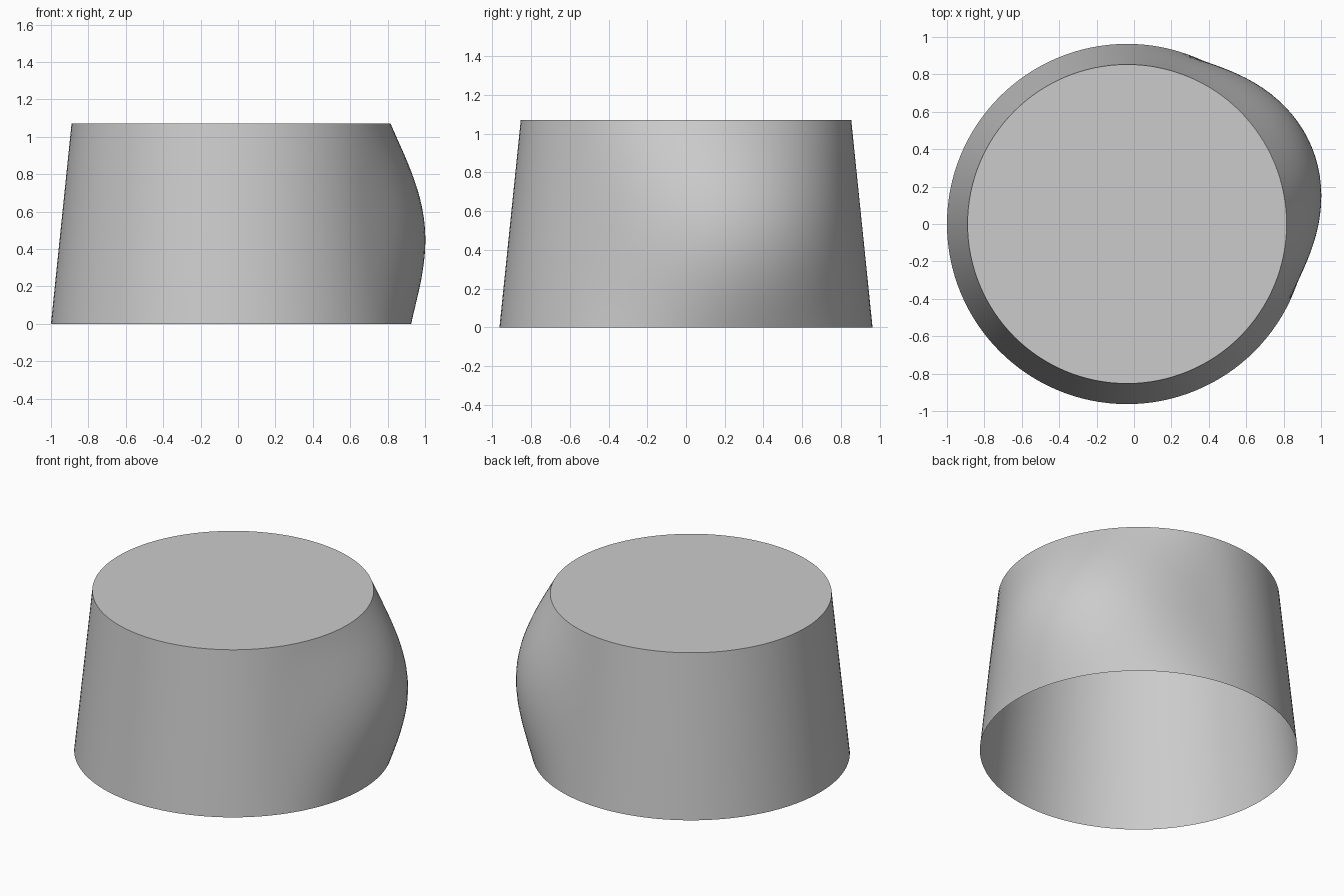
import bpy
import bmesh
from math import sin, cos, pi, radians

cube = bpy.data.objects.get("Cube")
if cube:
    bpy.data.objects.remove(cube, do_unlink=True)

SEGMENTS, RINGS = 128, 32
HEIGHT, R_BOTTOM, R_TOP = 1.07, 0.963, 0.853
CENTRE_X = -0.037
BULGE, BULGE_ANGLE, BULGE_HALF_WIDTH = 0.158, radians(23), radians(62)

grey = bpy.data.materials.new("light_grey")
grey.use_nodes = True
colour = (0.6, 0.6, 0.6, 1)
grey.diffuse_color = colour
grey.node_tree.nodes["Principled BSDF"].inputs["Base Color"].default_value = colour


def radius(angle, t):
    """Tapered wall plus a soft swelling on one side."""
    r = R_BOTTOM + (R_TOP - R_BOTTOM) * t
    d = abs((angle - BULGE_ANGLE + pi) % (2 * pi) - pi)
    if d < BULGE_HALF_WIDTH:
        r += BULGE * cos(pi / 2 * d / BULGE_HALF_WIDTH) ** 2 * sin(pi * t)
    return r


# Tapered wall, open underneath
bm = bmesh.new()
rings = []
for j in range(RINGS + 1):
    t = j / RINGS
    ring = []
    for i in range(SEGMENTS):
        a = 2 * pi * i / SEGMENTS
        r = radius(a, t)
        ring.append(bm.verts.new((CENTRE_X + r * cos(a), r * sin(a), HEIGHT * t)))
    rings.append(ring)
for low, high in zip(rings, rings[1:]):
    for i in range(SEGMENTS):
        k = (i + 1) % SEGMENTS
        bm.faces.new((low[i], low[k], high[k], high[i]))

# Flat lid
bm.faces.new(rings[-1])

mesh = bpy.data.meshes.new("bulged_tub")
bm.to_mesh(mesh)
bm.free()
mesh.materials.append(grey)
tub = bpy.data.objects.new("bulged_tub", mesh)
bpy.context.collection.objects.link(tub)

# Smooth wall with a crisp top edge
bpy.ops.object.select_all(action="DESELECT")
tub.select_set(True)
bpy.context.view_layer.objects.active = tub
bpy.ops.object.shade_smooth_by_angle(angle=radians(40))
